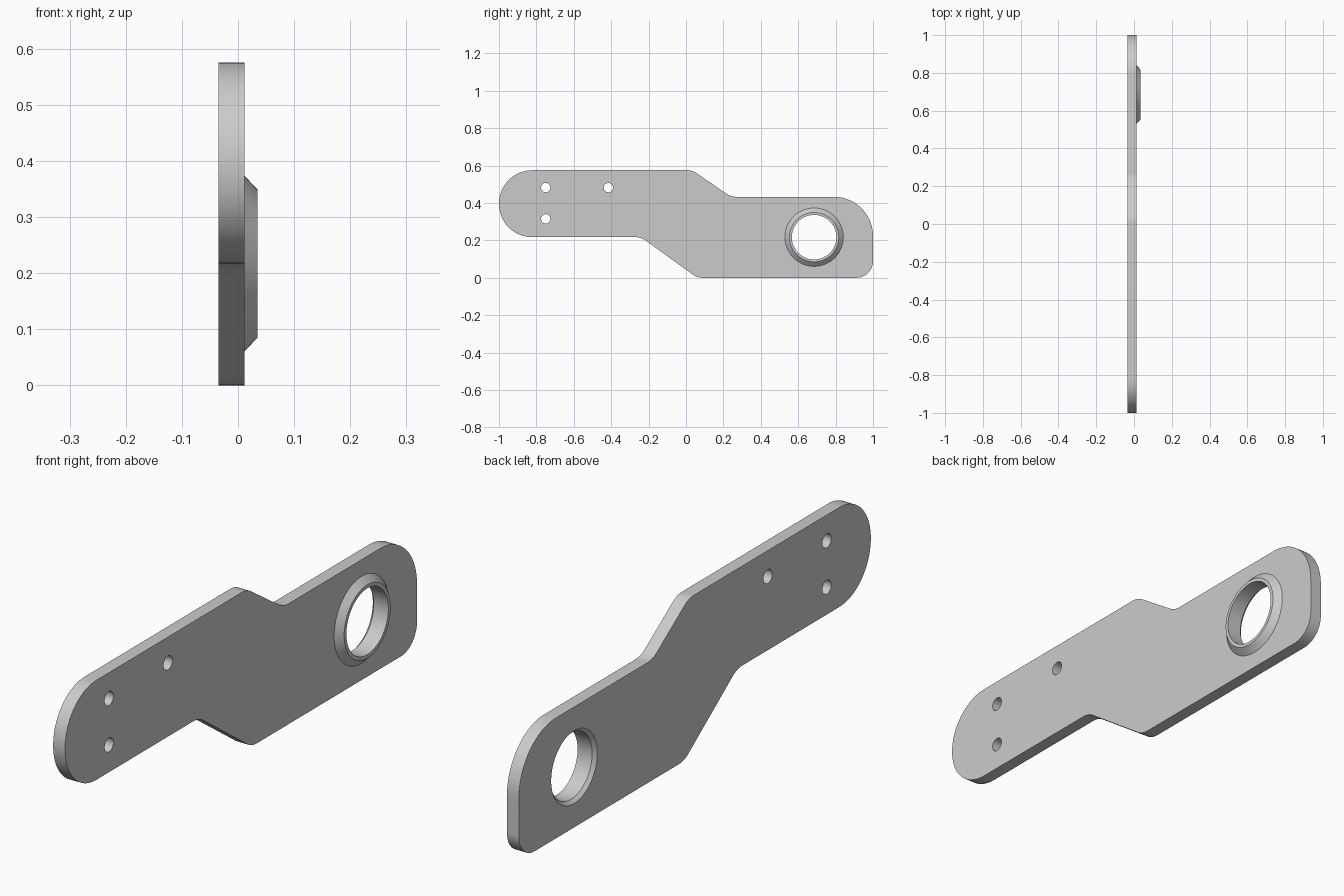
import bpy, bmesh
from math import cos, sin, pi, tan
from mathutils import Vector

cube = bpy.data.objects.get("Cube")
if cube:
    bpy.data.objects.remove(cube)

BACK, FACE, TIP = -0.035, 0.012, 0.035   # plate back, plate face, collar tip
HUB = (0.685, 0.217)                     # bearing centre (y, z)

metal = bpy.data.materials.new("plain grey metal")
metal.use_nodes = True
grey = (0.6, 0.6, 0.6, 1)
metal.diffuse_color = grey
metal.node_tree.nodes["Principled BSDF"].inputs["Base Color"].default_value = grey


def make_object(name, bm):
    bmesh.ops.recalc_face_normals(bm, faces=bm.faces)
    mesh = bpy.data.meshes.new(name)
    bm.to_mesh(mesh)
    bm.free()
    mesh.materials.append(metal)
    obj = bpy.data.objects.new(name, mesh)
    bpy.context.collection.objects.link(obj)
    return obj


def fillet(prev, corner, nxt, radius):
    """Points of an arc rounding one corner of the outline."""
    p = Vector(corner)
    a, b = (Vector(prev) - p).normalized(), (Vector(nxt) - p).normalized()
    half = a.angle(b) / 2
    centre = p + (a + b).normalized() * radius / sin(half)
    start = p + a * radius / tan(half) - centre
    end = p + b * radius / tan(half) - centre
    sweep = pi - 2 * half
    steps = max(6, round(sweep * 16))
    return [centre + (start * sin(sweep * (1 - i / steps)) + end * sin(sweep * i / steps)) / sin(sweep)
            for i in range(steps + 1)]


def turned(name, profile, centre, segments=96):
    """Solid turned about the x direction from (x, radius) points."""
    bm = bmesh.new()
    rings = [[bm.verts.new((x, centre[0] + r * cos(2 * pi * i / segments),
                            centre[1] + r * sin(2 * pi * i / segments)))
              for i in range(segments)] for x, r in profile]
    for lower, upper in zip(rings, rings[1:]):
        for i in range(segments):
            j = (i + 1) % segments
            bm.faces.new((lower[i], lower[j], upper[j], upper[i]))
    bm.faces.new(rings[0])
    bm.faces.new(rings[-1])
    return make_object(name, bm)


def combine(target, tool, operation):
    mod = target.modifiers.new(operation, 'BOOLEAN')
    mod.operation, mod.solver, mod.object = operation, 'EXACT', tool
    bpy.context.view_layer.objects.active = target
    bpy.ops.object.modifier_apply(modifier=mod.name)
    bpy.data.objects.remove(tool)


# Cranked plate outline: (y, z, corner radius)
corners = [(-1, 0.217, 0.178), (-0.24, 0.217, 0.09), (0.06, 0, 0.09), (1, 0, 0.09),
           (1, 0.433, 0.21), (0.24, 0.433, 0.09), (0.034, 0.575, 0.09), (-1, 0.575, 0.178)]
outline = []
for i, (y, z, radius) in enumerate(corners):
    outline += fillet(corners[i - 1][:2], (y, z), corners[(i + 1) % len(corners)][:2], radius)
bm = bmesh.new()
base = bm.faces.new([bm.verts.new((BACK, y, z)) for y, z in outline])
grown = bmesh.ops.extrude_face_region(bm, geom=[base], use_keep_orig=True)
bmesh.ops.translate(bm, vec=(FACE - BACK, 0, 0),
                    verts=[v for v in grown["geom"] if isinstance(v, bmesh.types.BMVert)])
plate = make_object("crank_plate", bm)

# Tapered bearing collar
collar = turned("collar", [(FACE - 0.02, 0.156), (FACE, 0.156), (TIP, 0.132)], HUB)
combine(plate, collar, 'UNION')

# Bearing bore with a chamfer at the back
bore = turned("bore_cutter", [(BACK - 0.01, 0.141), (BACK + 0.012, 0.119), (TIP + 0.02, 0.119)], HUB)
combine(plate, bore, 'DIFFERENCE')

# Three small bolt holes
for centre in [(-0.75, 0.482), (-0.75, 0.315), (-0.415, 0.482)]:
    drill = turned("drill_cutter", [(BACK - 0.02, 0.025), (TIP, 0.025)], centre, 32)
    combine(plate, drill, 'DIFFERENCE')

bpy.ops.object.select_all(action='DESELECT')
plate.select_set(True)
bpy.context.view_layer.objects.active = plate
bpy.ops.object.shade_smooth_by_angle(angle=pi / 6)
